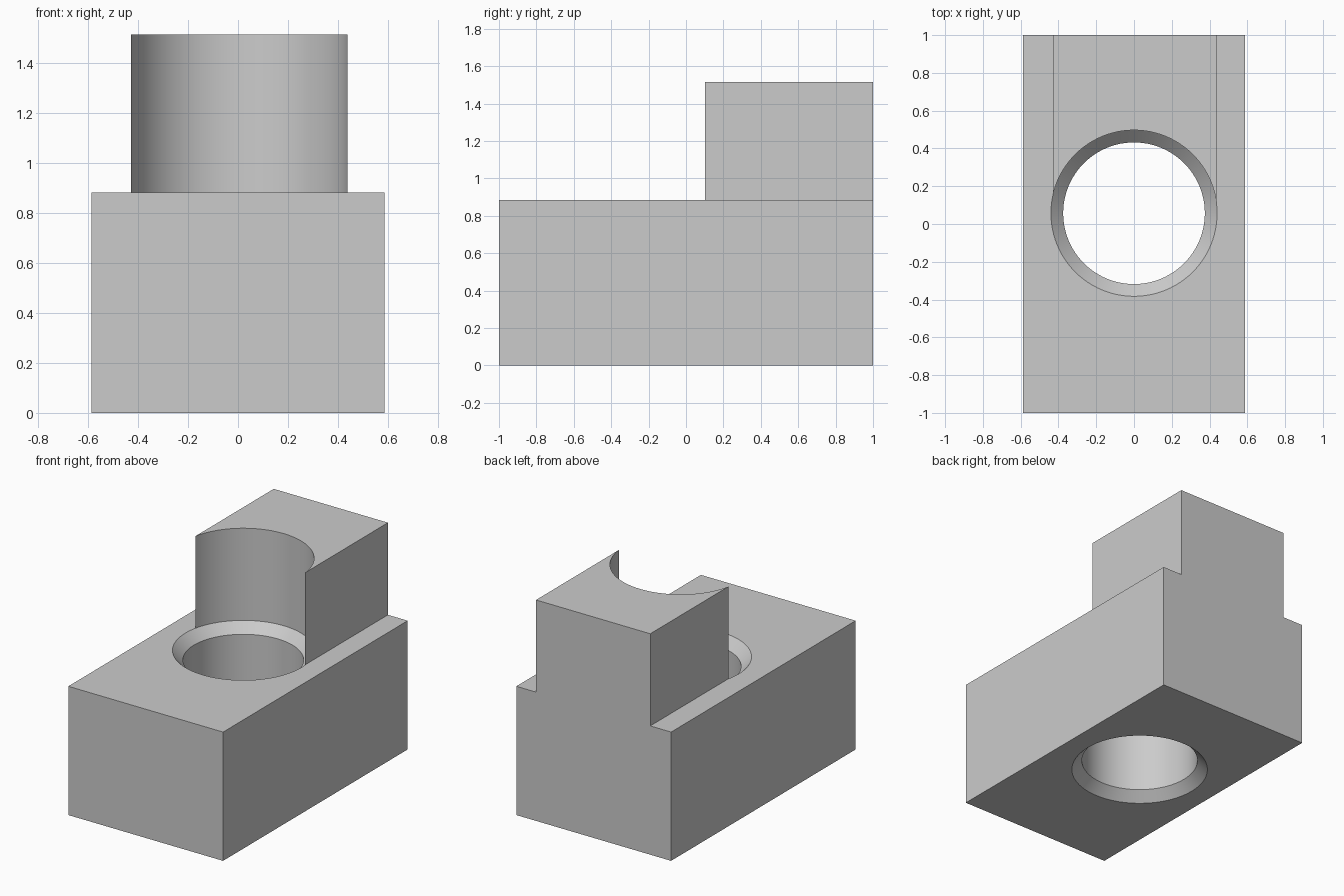
import bpy
import bmesh
from mathutils import Matrix, Vector

if "Cube" in bpy.data.objects:
    bpy.data.objects.remove(bpy.data.objects["Cube"], do_unlink=True)

BASE_TOP, TOP = 0.883, 1.515
HALF_WIDTH = 0.587
HOLE_Y, BORE, RIM = 0.057, 0.375, 0.44
CHAMFER = RIM - BORE

grey = bpy.data.materials.new("plain grey")
grey.use_nodes = True
colour = (0.6, 0.6, 0.6, 1)
grey.diffuse_color = colour
grey.node_tree.nodes["Principled BSDF"].inputs["Base Color"].default_value = colour


def add_object(name, bm):
    bmesh.ops.recalc_face_normals(bm, faces=bm.faces)
    mesh = bpy.data.meshes.new(name)
    bm.to_mesh(mesh)
    bm.free()
    mesh.materials.append(grey)
    obj = bpy.data.objects.new(name, mesh)
    bpy.context.collection.objects.link(obj)
    return obj


def box(name, low, high):
    low, high = Vector(low), Vector(high)
    bm = bmesh.new()
    place = Matrix.Translation((low + high) / 2) @ Matrix.Diagonal((*(high - low), 1))
    bmesh.ops.create_cube(bm, size=1, matrix=place)
    return add_object(name, bm)


def turned(name, profile, y, sides=96):
    """Closed solid of revolution from (radius, height) pairs."""
    bm = bmesh.new()
    rings = [bmesh.ops.create_circle(bm, segments=sides, radius=r,
                                     matrix=Matrix.Translation((0, y, z)))["verts"]
             for r, z in profile]
    for a, b in zip(rings, rings[1:]):
        for i in range(sides):
            j = (i + 1) % sides
            bm.faces.new((a[i], a[j], b[j], b[i]))
    bm.faces.new(rings[0])
    bm.faces.new(rings[-1])
    return add_object(name, bm)


def combine(target, other, operation):
    mod = target.modifiers.new(operation.lower(), "BOOLEAN")
    mod.operation, mod.solver, mod.object = operation, "EXACT", other
    bpy.ops.object.select_all(action="DESELECT")
    target.select_set(True)
    bpy.context.view_layer.objects.active = target
    bpy.ops.object.modifier_apply(modifier=mod.name)
    bpy.data.objects.remove(other, do_unlink=True)


# Base block with the narrower raised block at the back
body = box("stepped_block", (-HALF_WIDTH, -1, 0), (HALF_WIDTH, 1, BASE_TOP))
raised = box("raised_block", (-0.429, HOLE_Y, BASE_TOP / 2), (0.4375, 1, TOP))
combine(body, raised, "UNION")

# Through bore, chamfered at both ends, with a wider scoop in the raised block
cutter = turned("bore_cutter", [
    (RIM + 0.1, -0.1), (RIM, 0), (BORE, CHAMFER),
    (BORE, BASE_TOP - CHAMFER), (RIM, BASE_TOP), (RIM, TOP + 0.1)], HOLE_Y)
combine(body, cutter, "DIFFERENCE")

# Smooth the bore while keeping the corners crisp
bpy.ops.object.shade_smooth_by_angle()
